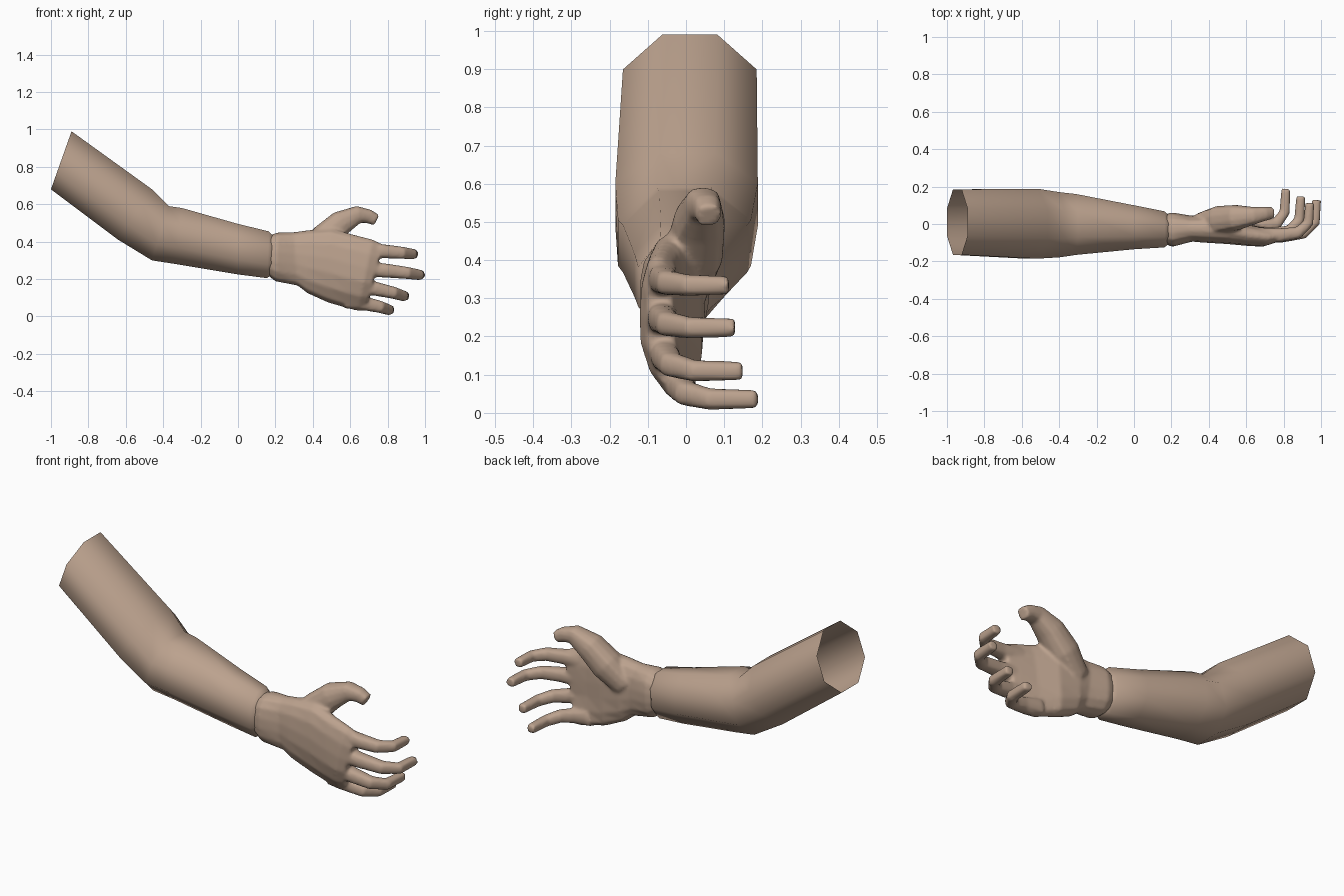
import bpy, bmesh, math
from mathutils import Vector

if "Cube" in bpy.data.objects:
    bpy.data.objects.remove(bpy.data.objects["Cube"])

skin = bpy.data.materials.new("tan_skin")
skin.diffuse_color = (0.50, 0.36, 0.27, 1)
skin.use_nodes = True
skin.node_tree.nodes["Principled BSDF"].inputs["Base Color"].default_value = skin.diffuse_color


def section(n, power):
    """Unit rounded-square outline with a flat side at the top."""
    pts = []
    for i in range(n):
        a = 2 * math.pi * (i + 0.5) / n
        c, s = math.cos(a), math.sin(a)
        k = (abs(c) ** power + abs(s) ** power) ** (-1 / power)
        pts.append((c * k, s * k))
    return pts


def loft(bm, rings, capped):
    loops = [[bm.verts.new(p) for p in r] for r in rings]
    n = len(loops[0])
    faces = []
    for a, b in zip(loops, loops[1:]):
        for i in range(n):
            j = (i + 1) % n
            faces.append(bm.faces.new((a[i], a[j], b[j], b[i])))
    if capped:
        faces.append(bm.faces.new(loops[0][::-1]))
        faces.append(bm.faces.new(loops[-1]))
    bmesh.ops.recalc_face_normals(bm, faces=faces)


def limb_ring(tx, tz, bx, bz, y0, y1, outline, cup=0.0):
    """Ring between a top point and a bottom point, cupped towards the palm."""
    top, bot = Vector((tx, 0, tz)), Vector((bx, 0, bz))
    mid, up = (top + bot) / 2, (top - bot) / 2
    ring = []
    for w, h in outline:
        y = (y0 + y1) / 2 + w * (y1 - y0) / 2 + cup * max(0, -h) ** 2
        ring.append(mid + up * h + Vector((0, y, 0)))
    return ring


def tube(bm, points, radii, ref, outline):
    """Tapered tube along a path; ref fixes the twist."""
    pts = [Vector(p) for p in points]
    rings = []
    for i, p in enumerate(pts):
        t = (pts[min(i + 1, len(pts) - 1)] - pts[max(i - 1, 0)]).normalized()
        side = (ref - t * ref.dot(t)).normalized()
        other = t.cross(side)
        rings.append([p + (side * w + other * h) * radii[i] for w, h in outline])
    loft(bm, rings, True)


def make(name, bm):
    me = bpy.data.meshes.new(name)
    bm.to_mesh(me)
    bm.free()
    ob = bpy.data.objects.new(name, me)
    bpy.context.collection.objects.link(ob)
    me.materials.append(skin)
    return ob


# Arm: open eight-sided tube from upper arm over the elbow to the wrist
octagon = [(math.cos(math.pi * (i + 0.5) / 4) / math.cos(math.pi / 8),
            math.sin(math.pi * (i + 0.5) / 4) / math.cos(math.pi / 8)) for i in range(8)]
bm = bmesh.new()
loft(bm, [limb_ring(*r, octagon) for r in (
    (-0.89, 0.99, -1.0, 0.68, -0.165, 0.185),
    (-0.46, 0.68, -0.64, 0.41, -0.185, 0.188),
    (-0.37, 0.59, -0.46, 0.30, -0.178, 0.17),
    (-0.30, 0.58, -0.33, 0.28, -0.165, 0.16),
    (0.0, 0.495, 0.0, 0.225, -0.135, 0.10),
    (0.165, 0.455, 0.155, 0.205, -0.125, 0.068),
    (0.185, 0.435, 0.175, 0.22, -0.11, 0.05),
)], False)
arm = make("arm", bm)
bpy.context.view_layer.objects.active = arm
arm.select_set(True)
bpy.ops.object.shade_smooth_by_angle(angle=math.radians(50))

# Palm
bm = bmesh.new()
palm_outline = section(16, 2.6)
loft(bm, [limb_ring(*r[:6], palm_outline, r[6]) for r in (
    (0.16, 0.43, 0.16, 0.22, -0.105, 0.05, 0),
    (0.21, 0.449, 0.20, 0.188, -0.122, 0.062, 0),
    (0.30, 0.451, 0.32, 0.165, -0.094, 0.044, 0),
    (0.38, 0.462, 0.37, 0.125, -0.10, 0.05, 0.01),
    (0.50, 0.47, 0.48, 0.075, -0.107, 0.04, 0.03),
    (0.62, 0.437, 0.58, 0.045, -0.117, 0.0, 0.05),
    (0.72, 0.412, 0.64, 0.030, -0.122, -0.018, 0.06),
    (0.775, 0.385, 0.68, 0.032, -0.105, -0.03, 0.06),
)], True)

# Four fingers curling towards the palm
finger_outline = section(12, 3)
FX, FY, FZ = (0, .42, .78, .97, 1), (0, 0, .08, .38, 1), (0, .3, .7, 1, 1)
for base, tip in (
    ((0.66, -0.060, 0.355), (0.940, 0.112, 0.334)),
    ((0.66, -0.062, 0.255), (0.976, 0.128, 0.223)),
    ((0.62, -0.055, 0.165), (0.892, 0.148, 0.110)),
    ((0.58, -0.015, 0.085), (0.812, 0.188, 0.036)),
):
    path = [[b + (t - b) * f for b, t, f in zip(base, tip, fr)] for fr in zip(FX, FY, FZ)]
    tube(bm, path, (0.042, 0.037, 0.032, 0.028, 0.024), Vector((0, 0, 1)), finger_outline)

# Thumb
tube(bm, ((0.36, 0.0, 0.33), (0.46, 0.022, 0.42), (0.55, 0.035, 0.50),
          (0.645, 0.045, 0.546), (0.70, 0.055, 0.535), (0.74, 0.06, 0.515)),
     (0.06, 0.075, 0.067, 0.046, 0.037, 0.031), Vector((0, 1, 0)), finger_outline)

# Fuse palm, fingers and thumb into one smooth hand
hand = make("hand", bm)
fuse = hand.modifiers.new("fuse", 'REMESH')
fuse.mode = 'VOXEL'
fuse.voxel_size = 0.009
fuse.use_smooth_shade = True
soften = hand.modifiers.new("soften", 'SMOOTH')
soften.factor = 0.5
soften.iterations = 4
